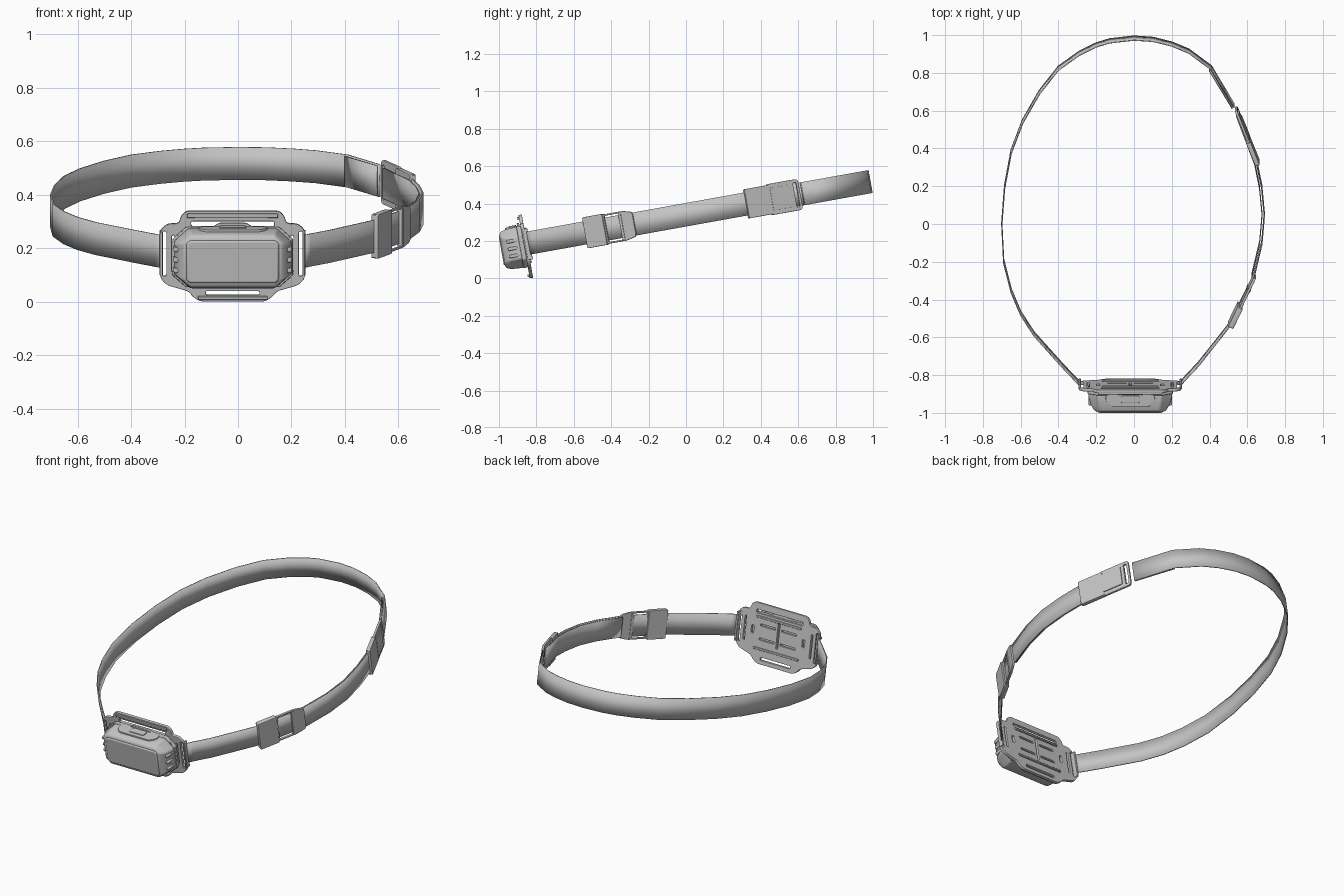
import bpy, bmesh, math
from mathutils import Matrix, Vector

cube = bpy.data.objects.get("Cube")
if cube:
    bpy.data.objects.remove(cube, do_unlink=True)

grey = bpy.data.materials.new("plain_grey")
grey.use_nodes = True
grey.diffuse_color = (0.55, 0.55, 0.55, 1)
grey.node_tree.nodes["Principled BSDF"].inputs["Base Color"].default_value = grey.diffuse_color

# Everything lies in one tilted frame: the strap plane
FRAME = Matrix.Translation((0, 0, 0.34)) @ Matrix.Rotation(math.radians(10.2), 4, "X")
UPRIGHT = Matrix.Rotation(math.pi / 2, 4, "X")
CX = -0.02  # lamp centre


def finish(name, mesh, matrix, bevel=0):
    mesh.materials.clear()
    mesh.materials.append(grey)
    mesh.shade_smooth()
    mesh.set_sharp_from_angle(angle=math.radians(30))
    obj = bpy.data.objects.new(name, mesh)
    bpy.context.collection.objects.link(obj)
    obj.matrix_world = FRAME @ matrix
    if bevel:
        mod = obj.modifiers.new("soft_edges", "BEVEL")
        mod.width, mod.segments = bevel, 2
        mod.limit_method = "ANGLE"
        mod.angle_limit = math.radians(25)
    return obj


def from_bmesh(name, bm, matrix=Matrix(), bevel=0):
    bmesh.ops.recalc_face_normals(bm, faces=bm.faces)
    mesh = bpy.data.meshes.new(name)
    bm.to_mesh(mesh)
    bm.free()
    return finish(name, mesh, matrix, bevel)


def box(name, centre, size, bevel=0.003):
    bm = bmesh.new()
    bmesh.ops.create_cube(bm, size=1)
    bmesh.ops.scale(bm, vec=size, verts=bm.verts)
    return from_bmesh(name, bm, Matrix.Translation(centre), bevel)


def rounded(points, r):
    """Replace each corner with a short arc."""
    out, n = [], len(points)
    for i in range(n):
        p = Vector(points[i])
        ends = []
        for q in (points[i - 1], points[(i + 1) % n]):
            d = Vector(q) - p
            ends.append(p + d.normalized() * min(r, d.length * 0.45))
        for t in (0, 0.33, 0.67, 1):
            out.append(ends[0] * (1 - t) ** 2 + p * 2 * t * (1 - t) + ends[1] * t * t)
    return out


def rect(x, y, w, h):
    return [(x - w / 2, y - h / 2), (x + w / 2, y - h / 2), (x + w / 2, y + h / 2), (x - w / 2, y + h / 2)]


def mirrored(half):
    return half + [(-x, y) for x, y in reversed(half)]


def plate(name, outline, holes, thick, matrix, r=0.015, bevel=0.003):
    """Flat rounded plate with slots cut through it."""
    curve = bpy.data.curves.new(name, "CURVE")
    curve.dimensions, curve.fill_mode = "2D", "BOTH"
    curve.extrude, curve.bevel_depth = thick / 2 - bevel, bevel
    curve.bevel_resolution, curve.offset = 1, -bevel
    for loop, rad in [(outline, r)] + [(h, 0.006) for h in holes]:
        pts = rounded(loop, rad)
        s = curve.splines.new("POLY")
        s.points.add(len(pts) - 1)
        for sp, p in zip(s.points, pts):
            sp.co = (p.x, p.y, 0, 1)
        s.use_cyclic_u = True
    tmp = bpy.data.objects.new(name + "_outline", curve)
    bpy.context.collection.objects.link(tmp)
    dg = bpy.context.evaluated_depsgraph_get()
    mesh = bpy.data.meshes.new_from_object(tmp.evaluated_get(dg))
    bpy.data.objects.remove(tmp, do_unlink=True)
    return finish(name, mesh, matrix)


def strap(name, path, half=0.062, thick=0.006):
    bm = bmesh.new()
    rows = [[bm.verts.new((x, y, z)) for z in (-half, half)] for x, y in path]
    for a, b in zip(rows, rows[1:]):
        bm.faces.new((a[0], b[0], b[1], a[1]))
    obj = from_bmesh(name, bm)
    mod = obj.modifiers.new("thickness", "SOLIDIFY")
    mod.thickness, mod.offset = thick, 0
    return obj


def loft(name, sections, matrix, bevel):
    """Bridge chamfered rectangles given as (depth, half width, half height, chamfer)."""
    bm = bmesh.new()
    rings = []
    for y, w, h, c in sections:
        half = [(w - c, -h), (w, -h + c * 0.9), (w, h - c * 0.9), (w - c, h)]
        rings.append([bm.verts.new((x, y, z)) for x, z in mirrored(half)])
    for a, b in zip(rings, rings[1:]):
        for i in range(len(a)):
            j = (i + 1) % len(a)
            bm.faces.new((a[i], a[j], b[j], b[i]))
    bm.faces.new(rings[0])
    bm.faces.new(rings[-1])
    return from_bmesh(name, bm, matrix, bevel)


# Head strap
back = [(0.53, 0.635), (0.41, 0.84), (0.29, 0.93), (0.2, 0.968), (0.1, 0.993), (0, 1.0),
        (-0.13, 0.985), (-0.2, 0.963), (-0.29, 0.918), (-0.4, 0.838), (-0.5, 0.71),
        (-0.59, 0.55), (-0.65, 0.39), (-0.685, 0.2), (-0.7, 0), (-0.69, -0.2), (-0.65, -0.36),
        (-0.6, -0.48), (-0.53, -0.59), (-0.38, -0.76), (-0.31, -0.835), (-0.288, -0.858)]
side = [(0.248, -0.858), (0.27, -0.83), (0.34, -0.755), (0.43, -0.64), (0.515, -0.53), (0.635, -0.28),
        (0.677, -0.1), (0.69, 0.05), (0.676, 0.2), (0.65, 0.33), (0.555, 0.585)]
strap("main_strap", back)
strap("side_strap", side)
strap("strap_loose_end", [(x - 0.012, y) for x, y in side[5:]], 0.058, 0.004)
strap("strap_fold", [(0.52, 0.63), (0.40, 0.83)], 0.058, 0.004)


# Strap buckles, laid along the strap: x is distance along it
def along(start, end, out):
    a, b = Vector(start), Vector(end)
    d = (b - a).normalized()
    pos = a + Vector((d.y, -d.x)) * out
    return Matrix.Translation((pos.x, pos.y, 0)) @ Matrix.Rotation(math.atan2(d.y, d.x), 4, "Z") @ UPRIGHT


front_at = ((0.515, -0.53), (0.635, -0.28))
plate("front_buckle_clip", rect(0.045, 0, 0.12, 0.168), [], 0.03, along(*front_at, 0.003), 0.008)
plate("front_buckle_frame", [(0.08, -0.08), (0.22, -0.08), (0.28, -0.066), (0.28, 0.066), (0.22, 0.08), (0.08, 0.08)],
      [rect(0.155, 0, 0.085, 0.142)], 0.014, along(*front_at, 0.004))
plate("front_buckle_bar", rect(0.205, 0, 0.016, 0.15), [], 0.02, along(*front_at, 0.004), 0.004)

rear_at = ((0.65, 0.33), (0.535, 0.62))
plate("rear_buckle_clip", rect(0.07, 0, 0.15, 0.158), [], 0.024, along(*rear_at, 0.003), 0.008)
plate("rear_buckle_frame", rect(0.215, 0, 0.19, 0.168), [rect(0.287, 0, 0.018, 0.13)], 0.014,
      along(*rear_at, 0.005), 0.02)
plate("rear_buckle_strap_fold", rect(0.2, 0, 0.12, 0.12), [], 0.008, along(*rear_at, 0.013), 0.004, 0.001)

# Mounting plate with strap loops, tabs and slots
outline = mirrored([(0.12, -0.187), (0.148, -0.17), (0.165, -0.148), (0.245, -0.125), (0.27, -0.1),
                    (0.27, 0.085), (0.245, 0.108), (0.2, 0.11), (0.195, 0.135), (0.175, 0.157)])
slots = [rect(0, 0.108, 0.31, 0.02), rect(0, -0.155, 0.2, 0.016), rect(0, 0, 0.012, 0.15)]
for s in (-1, 1):
    slots += [rect(s * 0.255, -0.005, 0.014, 0.17), rect(s * 0.222, -0.005, 0.01, 0.14),
              rect(s * 0.07, 0.035, 0.1, 0.012), rect(s * 0.07, -0.045, 0.1, 0.012),
              rect(s * 0.17, 0, 0.016, 0.045)]
plate("mounting_plate", outline, slots, 0.018, Matrix.Translation((CX, -0.873, 0)) @ UPRIGHT, 0.014)
rails = [("upper_rail", 0.08, 0.3), ("lower_rail", -0.1, 0.3)]
for name, z, w in rails:
    box(name, (CX, -0.862, z), (w, 0.012, 0.012))
box("top_tab_rib", (CX, -0.884, 0.14), (0.34, 0.014, 0.016))
box("bottom_tab_rib", (CX, -0.884, -0.172), (0.26, 0.014, 0.014))
for s, label in ((1, "left"), (-1, "right")):
    box(label + "_strap_bar", (CX + s * 0.267, -0.862, -0.005), (0.012, 0.028, 0.17))

# Lamp housing
body = Matrix.Translation((CX, 0, -0.014))
loft("housing_base", [(-0.881, 0.222, 0.112, 0.05), (-0.905, 0.226, 0.114, 0.05)], body, 0.004)
loft("housing", [(-0.9, 0.22, 0.11, 0.055), (-0.925, 0.22, 0.11, 0.055), (-0.965, 0.208, 0.107, 0.05),
                 (-0.99, 0.193, 0.1, 0.035), (-1.0, 0.18, 0.088, 0.02)], body, 0.006)
loft("lens", [(-0.99, 0.175, 0.083, 0.012), (-1.006, 0.171, 0.079, 0.012)], body, 0.005)

# Grip ribs on both ends
for s, label in ((1, "left"), (-1, "right")):
    for i in range(3):
        box(f"{label}_grip_rib_{i + 1}", (CX + s * 0.209, -0.943, -0.054 + i * 0.04), (0.024, 0.055, 0.018), 0.005)

# Top switch
plate("switch_panel", mirrored([(0.1, -0.965), (0.13, -0.935), (0.13, -0.905), (0.09, -0.892)]), [], 0.012,
      Matrix.Translation((CX, 0, 0.096)), 0.012)
plate("switch_button", mirrored([(0.05, -0.945), (0.05, -0.905)]), [], 0.012,
      Matrix.Translation((CX, 0, 0.101)), 0.012)
plate("switch_guard", mirrored([(0.09, 0.09), (0.05, 0.115)]), [], 0.014,
      Matrix.Translation((CX, -0.893, 0)) @ UPRIGHT, 0.01)
